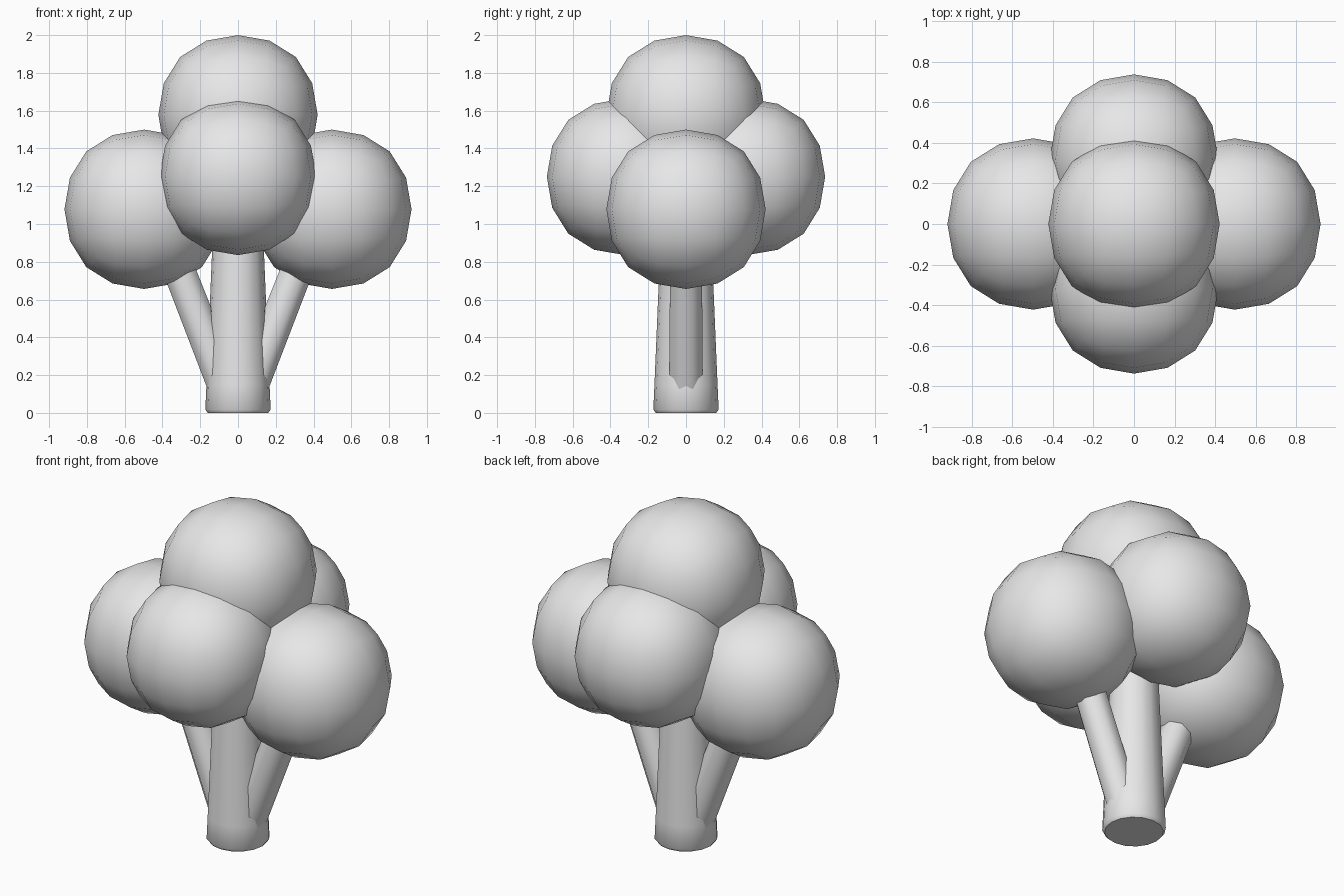
import bpy
import bmesh
from math import radians
from mathutils import Matrix, Vector

old = bpy.data.objects.get("Cube")
if old:
    bpy.data.objects.remove(old, do_unlink=True)

# Single plain grey for the whole tree
GREY = (0.8, 0.8, 0.8, 1.0)
grey = bpy.data.materials.new("plain_grey")
grey.use_nodes = True
grey.diffuse_color = GREY
grey.node_tree.nodes["Principled BSDF"].inputs["Base Color"].default_value = GREY


def add_object(name, bm):
    mesh = bpy.data.meshes.new(name)
    bm.to_mesh(mesh)
    bm.free()
    mesh.materials.append(grey)
    obj = bpy.data.objects.new(name, mesh)
    bpy.context.collection.objects.link(obj)
    return obj


def foliage(name, centre, radius):
    """Round clump: a cube softened by subdivision."""
    bm = bmesh.new()
    bmesh.ops.create_cube(bm, size=radius / 0.42)
    for face in bm.faces:
        face.smooth = True
    obj = add_object(name, bm)
    obj.location = centre
    mod = obj.modifiers.new("round", 'SUBSURF')
    mod.levels = mod.render_levels = 2
    return obj


def limb(name, start, end, profile, sides, turn=0.0):
    """Tapered limb from start to end; profile lists (fraction along, radius)."""
    start, end = Vector(start), Vector(end)
    axis = end - start
    rot = axis.to_track_quat('Z', 'Y').to_matrix().to_4x4()
    bm = bmesh.new()
    rings = []
    for t, r in profile:
        place = Matrix.Translation(start + axis * t) @ rot @ Matrix.Rotation(turn, 4, 'Z')
        rings.append(bmesh.ops.create_circle(
            bm, segments=sides, radius=r, matrix=place)["verts"])
    for low, high in zip(rings, rings[1:]):
        for i in range(sides):
            j = (i + 1) % sides
            bm.faces.new((low[i], low[j], high[j], high[i]))
    bm.faces.new(rings[0])
    bm.faces.new(rings[-1])
    bmesh.ops.recalc_face_normals(bm, faces=bm.faces)
    obj = add_object(name, bm)
    bpy.ops.object.select_all(action='DESELECT')
    obj.select_set(True)
    bpy.context.view_layer.objects.active = obj
    bpy.ops.object.shade_smooth_by_angle(angle=radians(50))
    return obj


# Trunk with a slightly rounded foot
limb("trunk", (0, 0, 0), (0, 0, 1.15),
     [(0, 0.16), (0.015, 0.173), (0.13, 0.167), (1, 0.125)], 16)

# Side branches and side foliage
for side, label in ((1, "left"), (-1, "right")):
    limb(label + "_branch", (side * 0.036, 0, 0.05), (side * 0.40, 0, 0.98),
         [(0, 0.097), (1, 0.09)], 8, radians(22.5))
    foliage(label + "_foliage", (side * 0.497, 0, 1.078), 0.422)

# Front, back and top foliage
foliage("front_foliage", (0, -0.322, 1.25), 0.415)
foliage("back_foliage", (0, 0.322, 1.25), 0.415)
foliage("top_foliage", (0, 0, 1.578), 0.422)
